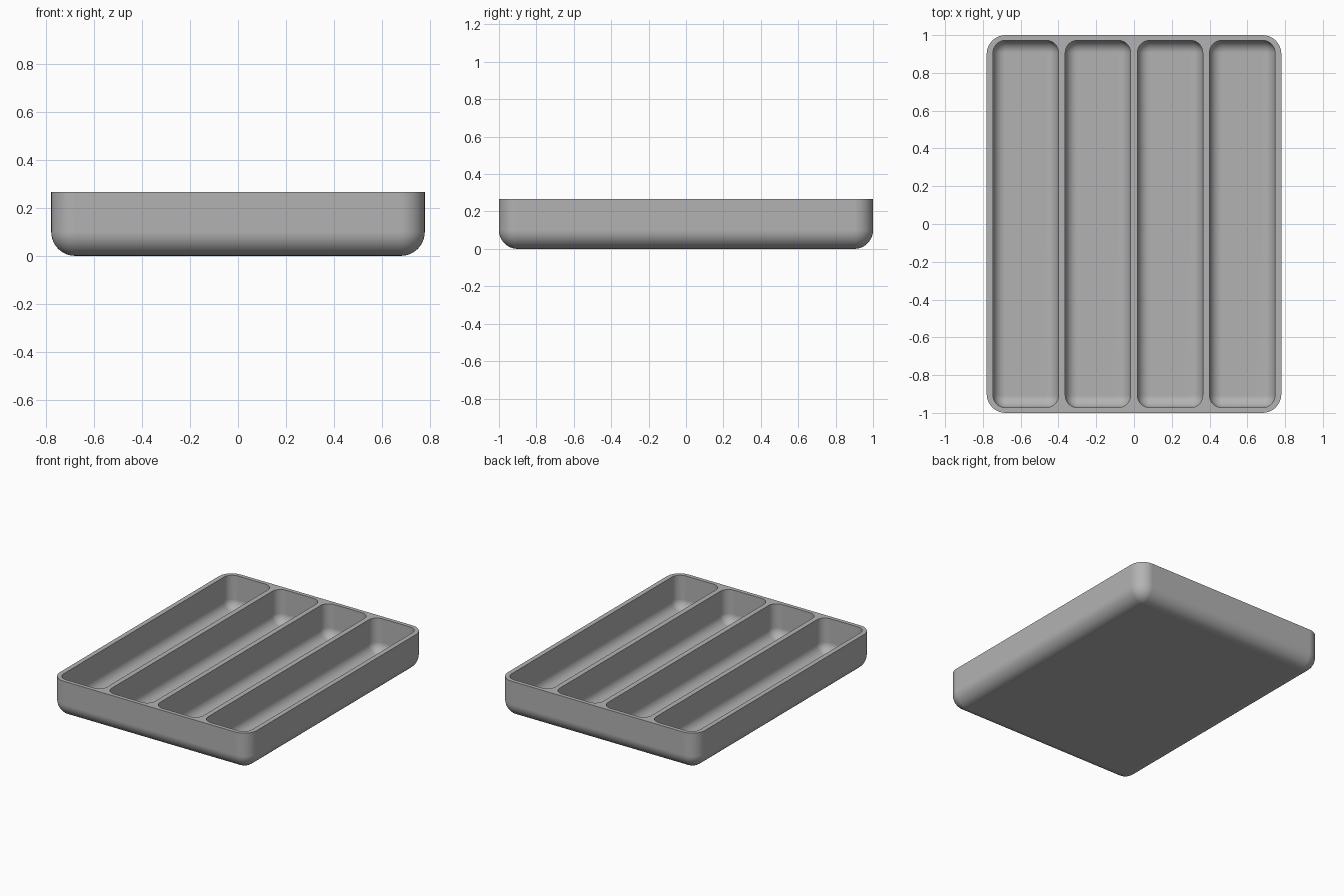
import bpy
import bmesh
from math import sin, cos, pi

cube = bpy.data.objects.get("Cube")
if cube:
    bpy.data.objects.remove(cube, do_unlink=True)

HALF_X, HALF_Y, TOP = 0.78, 1.0, 0.267
OUTER_R, POCKET_R = 0.1, 0.065
POCKETS, PITCH = 4, 0.382
POCKET_HALF_X, POCKET_HALF_Y = 0.173, 0.972
FLOOR = 0.03
STEPS = 10


def rounded_ring(bm, cx, hx, hy, core, radius, z):
    """Rounded rectangle whose corner arcs are centred `core` inside the sides."""
    ring = []
    for quarter, (sx, sy) in enumerate([(1, 1), (-1, 1), (-1, -1), (1, -1)]):
        for i in range(STEPS + 1):
            a = (quarter + i / STEPS) * pi / 2
            ring.append(bm.verts.new((cx + sx * (hx - core) + radius * cos(a),
                                      sy * (hy - core) + radius * sin(a), z)))
    return ring


def basin(bm, cx, hx, hy, r, bottom):
    """Open shell with rounded corners and floor; returns its rim edges."""
    rings = [rounded_ring(bm, cx, hx, hy, r, r, TOP)]
    for i in range(STEPS + 1):
        a = i / STEPS * pi / 2
        rings.append(rounded_ring(bm, cx, hx, hy, r, r * cos(a),
                                  bottom + r * (1 - sin(a))))
    n = len(rings[0])
    for upper, lower in zip(rings, rings[1:]):
        for i in range(n):
            j = (i + 1) % n
            bm.faces.new((upper[i], lower[i], lower[j], upper[j]))
    bm.faces.new(rings[-1])
    top = rings[0]
    return [bm.edges.get((top[i], top[(i + 1) % n])) for i in range(n)]


# Outer body and the row of compartments
bm = bmesh.new()
rim = basin(bm, 0, HALF_X, HALF_Y, OUTER_R, 0)
for k in range(POCKETS):
    x = (k - (POCKETS - 1) / 2) * PITCH
    rim += basin(bm, x, POCKET_HALF_X, POCKET_HALF_Y, POCKET_R, FLOOR)

# Flat rim joining the body to the compartments
bmesh.ops.triangle_fill(bm, edges=rim, use_beauty=True, normal=(0, 0, 1))
bmesh.ops.remove_doubles(bm, verts=bm.verts, dist=1e-5)
bmesh.ops.recalc_face_normals(bm, faces=bm.faces)

mesh = bpy.data.meshes.new("drawer_tray")
bm.to_mesh(mesh)
bm.free()
tray = bpy.data.objects.new("drawer_tray", mesh)
bpy.context.collection.objects.link(tray)

# Grey plastic
grey = bpy.data.materials.new("grey_plastic")
grey.use_nodes = True
colour = (0.45, 0.45, 0.45, 1)
grey.diffuse_color = colour
grey.node_tree.nodes["Principled BSDF"].inputs["Base Color"].default_value = colour
mesh.materials.append(grey)

# Smooth fillets, crisp rim, flat walls
bpy.ops.object.select_all(action="DESELECT")
tray.select_set(True)
bpy.context.view_layer.objects.active = tray
bpy.ops.object.shade_smooth_by_angle(angle=pi / 6)
weighted = tray.modifiers.new("flat_walls", "WEIGHTED_NORMAL")
weighted.keep_sharp = True
